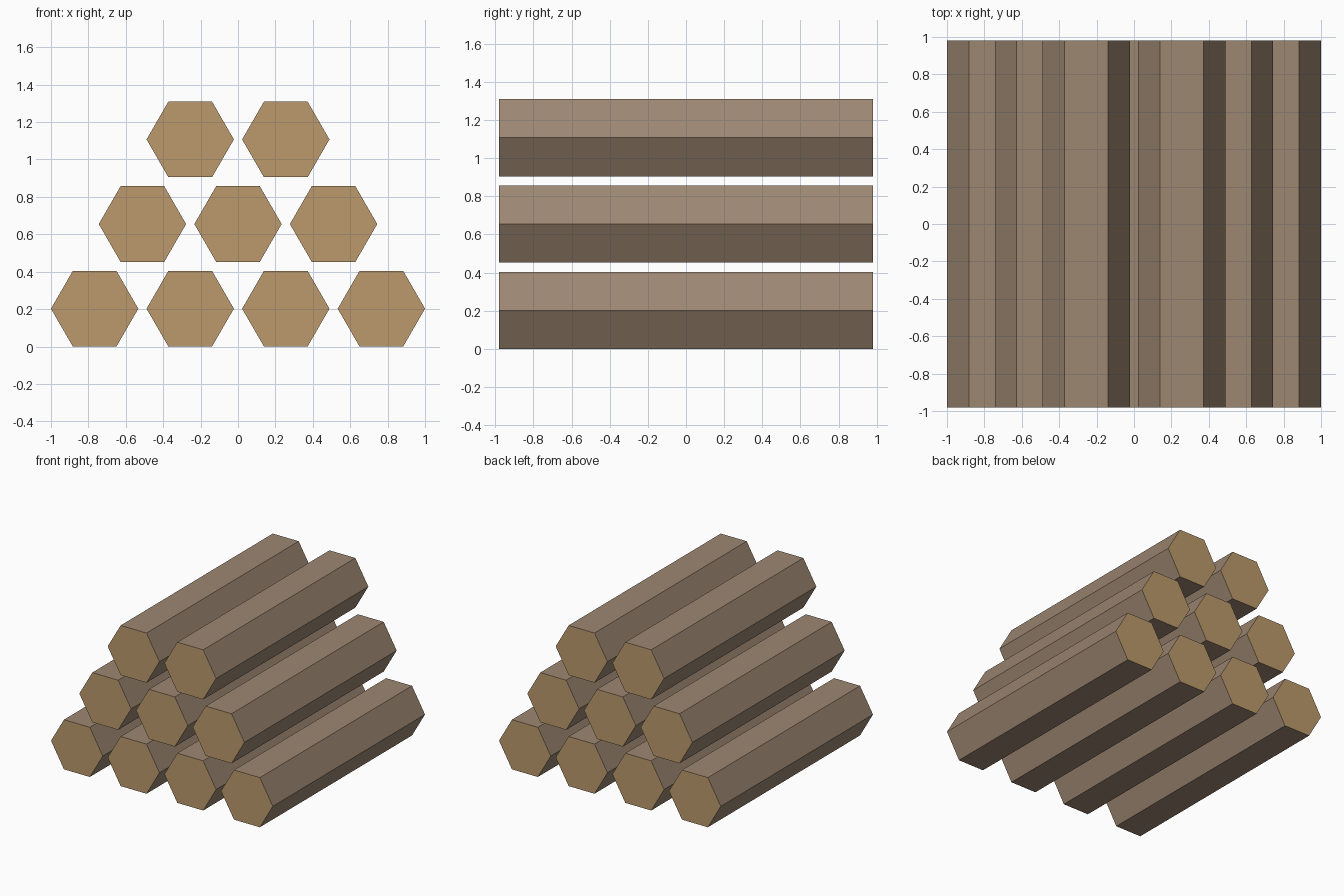
import bpy, bmesh, math

if "Cube" in bpy.data.objects:
    bpy.data.objects.remove(bpy.data.objects["Cube"])


def material(name, rgb):
    """Flat material from sRGB 0-255 values."""
    def lin(c):
        c /= 255
        return c / 12.92 if c <= 0.04045 else ((c + 0.055) / 1.055) ** 2.4
    m = bpy.data.materials.new(name)
    m.diffuse_color = (*[lin(c) for c in rgb], 1)
    m.use_nodes = True
    m.node_tree.nodes["Principled BSDF"].inputs["Base Color"].default_value = m.diffuse_color
    return m


bark = material("bark brown", (157, 135, 114))
wood = material("cut wood tan", (188, 154, 108))

RADIUS = 0.2335                        # corner radius of the hexagonal log
LENGTH = 1.96
STEP_X = 0.511
STEP_Z = 0.4525
BASE_Z = RADIUS * math.sqrt(3) / 2     # bottom logs lie on a flat side

# One hexagonal log along y, with bark sides and cut wood ends
mesh = bpy.data.meshes.new("log")
bm = bmesh.new()
corners = [(RADIUS * math.cos(i * math.pi / 3), RADIUS * math.sin(i * math.pi / 3))
           for i in range(6)]
end = bm.faces.new([bm.verts.new((x, -LENGTH / 2, z)) for x, z in corners])
ext = bmesh.ops.extrude_face_region(bm, geom=[end], use_keep_orig=True)
bmesh.ops.translate(bm, vec=(0, LENGTH, 0),
                    verts=[g for g in ext["geom"] if isinstance(g, bmesh.types.BMVert)])
bmesh.ops.recalc_face_normals(bm, faces=bm.faces[:])
for f in bm.faces:
    f.material_index = 1 if abs(f.normal.y) > 0.5 else 0
bm.to_mesh(mesh)
bm.free()
mesh.materials.append(bark)
mesh.materials.append(wood)

# Pile: rows of four, three and two logs
for row, count in enumerate((4, 3, 2)):
    for i in range(count):
        log = bpy.data.objects.new(f"log_row{row + 1}_{i + 1}", mesh)
        log.location = ((i - (count - 1) / 2) * STEP_X, 0, BASE_Z + row * STEP_Z)
        bpy.context.collection.objects.link(log)
